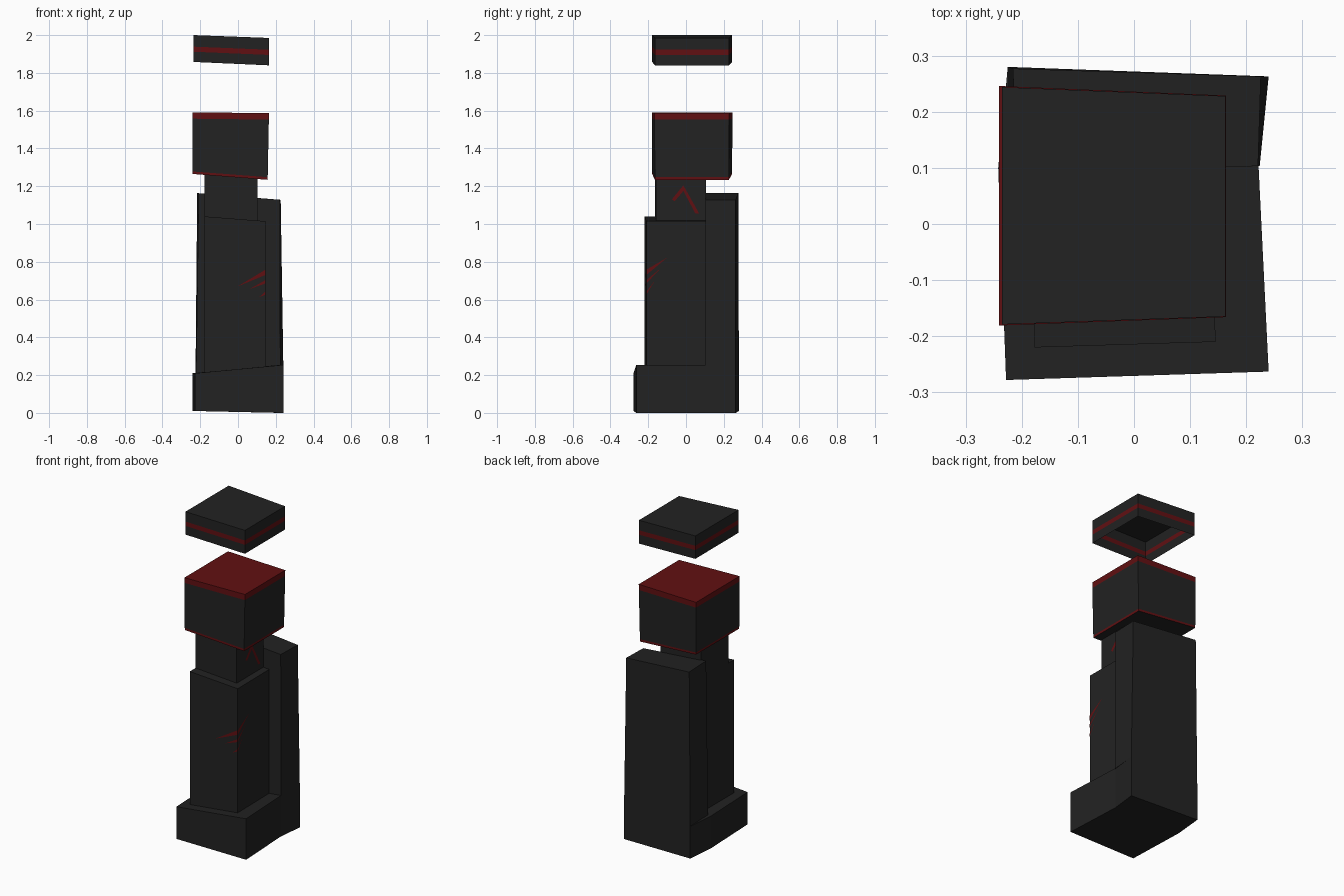
import bpy
from mathutils import Vector

if "Cube" in bpy.data.objects:
    bpy.data.objects.remove(bpy.data.objects["Cube"])


def material(name, color):
    m = bpy.data.materials.new(name)
    m.diffuse_color = (*color, 1)
    m.use_nodes = True
    m.node_tree.nodes["Principled BSDF"].inputs["Base Color"].default_value = m.diffuse_color
    return m


DARK = material("charcoal", (0.016, 0.016, 0.016))
RED = material("dark_red", (0.12, 0.005, 0.006))


def make(name, verts, faces, red=()):
    me = bpy.data.meshes.new(name)
    me.from_pydata(verts, [], faces)
    me.materials.append(DARK)
    me.materials.append(RED)
    for i in red:
        me.polygons[i].material_index = 1
    ob = bpy.data.objects.new(name, me)
    bpy.context.collection.objects.link(ob)
    return ob


def loft(name, low, high, cuts=(), red_bands=(), bottom=True, red_top=False):
    """Sides between two rings, cut at the given fractions, with coloured bands."""
    n = len(low)
    levels = [0, *cuts, 1]
    verts = [Vector(a).lerp(Vector(b), t) for t in levels for a, b in zip(low, high)]
    faces, red = [], []
    for k in range(len(levels) - 1):
        for i in range(n):
            j = (i + 1) % n
            if k in red_bands:
                red.append(len(faces))
            faces.append((k * n + i, k * n + j, (k + 1) * n + j, (k + 1) * n + i))
    if red_top:
        red.append(len(faces))
    faces.append(tuple(range((len(levels) - 1) * n, len(levels) * n)))
    if bottom:
        faces.append(tuple(reversed(range(n))))
    return make(name, verts, faces, red)


def ring(plan, z_left, z_right):
    """Ring over a plan outline whose left and right sides differ in height."""
    return [(x, y, z_left if x < 0 else z_right) for x, y in plan]


# Base plinth with pinched sides
plan = [(-.228, -.278), (.24, -.263), (.222, .103), (.24, .263), (-.225, .28), (-.242, .1)]
loft("base", ring(plan, .01, 0), ring(plan, .21, .254))

# Tall slab rising from the rear of the base
slab_low = [(-.222, .1), (.224, .103), (.24, .263), (-.225, .28)]
slab_top = [(-.208, .1), (.221, .103), (.226, .263), (-.216, .277)]
loft("back_slab", ring(slab_low, .2, .25), ring(slab_top, 1.163, 1.128))

# Front column and the narrower neck on top of it
column = [(-.177, -.22), (.145, -.21), (.142, .104), (-.177, .104)]
loft("column", ring(column, .2, .24), ring(column, 1.04, 1.015))
neck = [(-.177, -.163), (.102, -.158), (.102, .106), (-.177, .106)]
loft("neck", ring(neck, 1.03, 1.01), ring(neck, 1.275, 1.24))

# Head block with red trim at its lower edge and a red top
head_low = [(-.24, -.179), (.157, -.165), (.157, .227), (-.24, .244)]
head_top = [(-.241, -.181), (.164, -.166), (.164, .229), (-.241, .246)]
loft("head_block", ring(head_low, 1.265, 1.234), ring(head_top, 1.59, 1.588),
     cuts=(.04, .9), red_bands=(0, 2), red_top=True)

# Floating lid: an open-bottomed shell with a red stripe
lid = [(-.235, -.179), (.163, -.165), (.163, .228), (-.235, .244)]
loft("floating_lid", ring(lid, 1.858, 1.84), ring(lid, 2.0, 1.985),
     cuts=(.38, .57), red_bands=(1,), bottom=False)


def paint(name, polygons, place):
    """Thin red shapes laid just in front of a face."""
    verts, faces = [], []
    for poly in polygons:
        faces.append(tuple(range(len(verts), len(verts) + len(poly))))
        verts += [place(u, z) for u, z in poly]
    make(name, verts, faces, range(len(faces)))


# Tapered scratches wrapping the column's front right corner
paint("scratches_front",
      [[(-.005, .668), (.145, .73), (.145, .758)],
       [(.06, .655), (.145, .685), (.145, .703)],
       [(.112, .612), (.145, .626), (.145, .642)]],
      lambda x, z: (x, -.2165 + .031 * x, z))
paint("scratches_side",
      [[(-.21, .73), (-.10, .822), (-.21, .758)],
       [(-.21, .685), (-.135, .765), (-.21, .703)],
       [(-.21, .626), (-.165, .70), (-.21, .642)]],
      lambda y, z: (.1465, y, z))

# Plain two-stroke chevron of paint on the neck's right face
paint("neck_chevron",
      [[(-.014, 1.205), (-.075, 1.13), (-.06, 1.12), (-.014, 1.175)],
       [(-.014, 1.205), (-.014, 1.175), (.05, 1.055), (.07, 1.055)]],
      lambda y, z: (.104, y, z))
